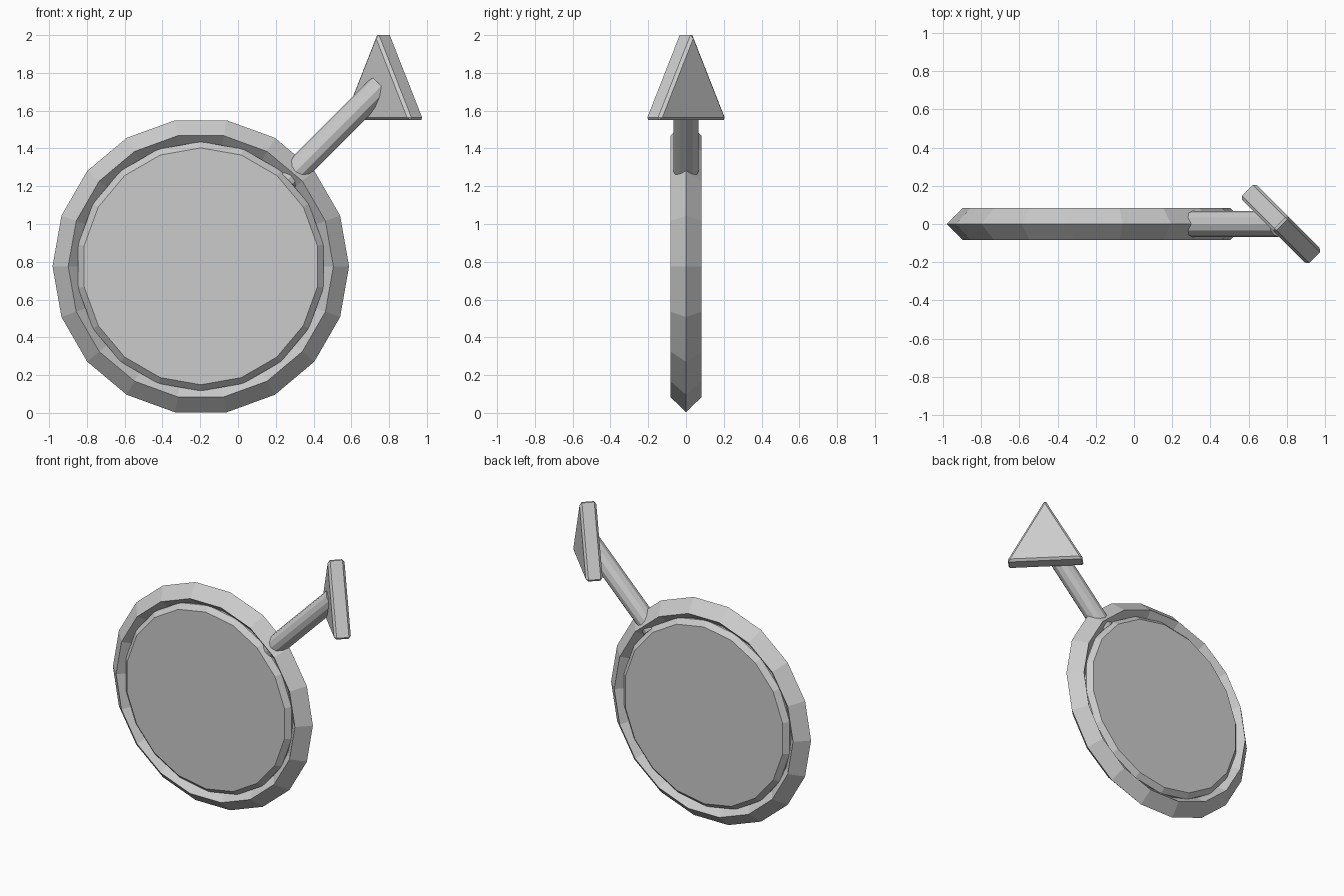
import bpy, bmesh
from math import pi, sin, cos, radians
from mathutils import Matrix, Vector

cube = bpy.data.objects.get("Cube")
if cube:
    bpy.data.objects.remove(cube)

grey = bpy.data.materials.new("plain_grey")
grey.use_nodes = True
COLOR = (0.6, 0.6, 0.6, 1)
grey.diffuse_color = COLOR
grey.node_tree.nodes["Principled BSDF"].inputs["Base Color"].default_value = COLOR

SIDES = 18
CENTER = Vector((-0.197, 0, 0.776))


def add_object(name, bm):
    bmesh.ops.recalc_face_normals(bm, faces=bm.faces)
    mesh = bpy.data.meshes.new(name)
    bm.to_mesh(mesh)
    bm.free()
    mesh.materials.append(grey)
    obj = bpy.data.objects.new(name, mesh)
    bpy.context.collection.objects.link(obj)
    return obj


def revolve(name, profile, start, closed):
    """Turn a (radius, y) profile about the y axis through CENTER."""
    bm = bmesh.new()
    rings = []
    for i in range(SIDES):
        a = start + 2 * pi * i / SIDES
        rings.append([bm.verts.new(CENTER + Vector((r * cos(a), y, r * sin(a))))
                      for r, y in profile])
    n = len(profile)
    for i in range(SIDES):
        a, b = rings[i], rings[(i + 1) % SIDES]
        for j in range(n if closed else n - 1):
            k = (j + 1) % n
            bm.faces.new((a[j], a[k], b[k], b[j]))
    if not closed:
        for j in (0, n - 1):
            bm.faces.new([ring[j] for ring in rings])
    return add_object(name, bm)


# Ring with a diamond cross-section
R, T = 0.702, 0.083
revolve("ring", [(R + T, 0), (R, T), (R - T, 0), (R, -T)], 0, True)

# Chamfered disc filling the ring
revolve("disc", [(0.627, -0.08), (0.66, -0.047), (0.66, 0.047), (0.627, 0.08)],
        radians(10), False)

# Diagonal shaft from the ring's inner edge into the arrowhead
axis = Vector((1, 0, 1)).normalized()
start = CENTER + axis * 0.65
end = CENTER + axis * 1.35
bm = bmesh.new()
bmesh.ops.create_cone(
    bm, cap_ends=True, segments=12, radius1=0.067, radius2=0.067,
    depth=(end - start).length,
    matrix=Matrix.Translation((start + end) / 2) @ Matrix.Rotation(pi / 4, 4, "Y"))
add_object("shaft", bm)

# Upright triangular arrowhead, turned 45 degrees, with chamfered edges
bm = bmesh.new()
outline = [(-0.257, 1.55), (0.257, 1.55), (0, 2.013)]
front, back = ([bm.verts.new((x, y, z)) for x, z in outline] for y in (-0.055, 0.055))
bm.faces.new(front)
bm.faces.new(back)
for i in range(3):
    k = (i + 1) % 3
    bm.faces.new((front[i], front[k], back[k], back[i]))
bm.transform(Matrix.Translation((0.77, 0, 0)) @ Matrix.Rotation(-pi / 4, 4, "Z"))
head = add_object("arrowhead", bm)
bevel = head.modifiers.new("chamfer", "BEVEL")
bevel.width = 0.015
bevel.segments = 1
bevel.limit_method = "NONE"
